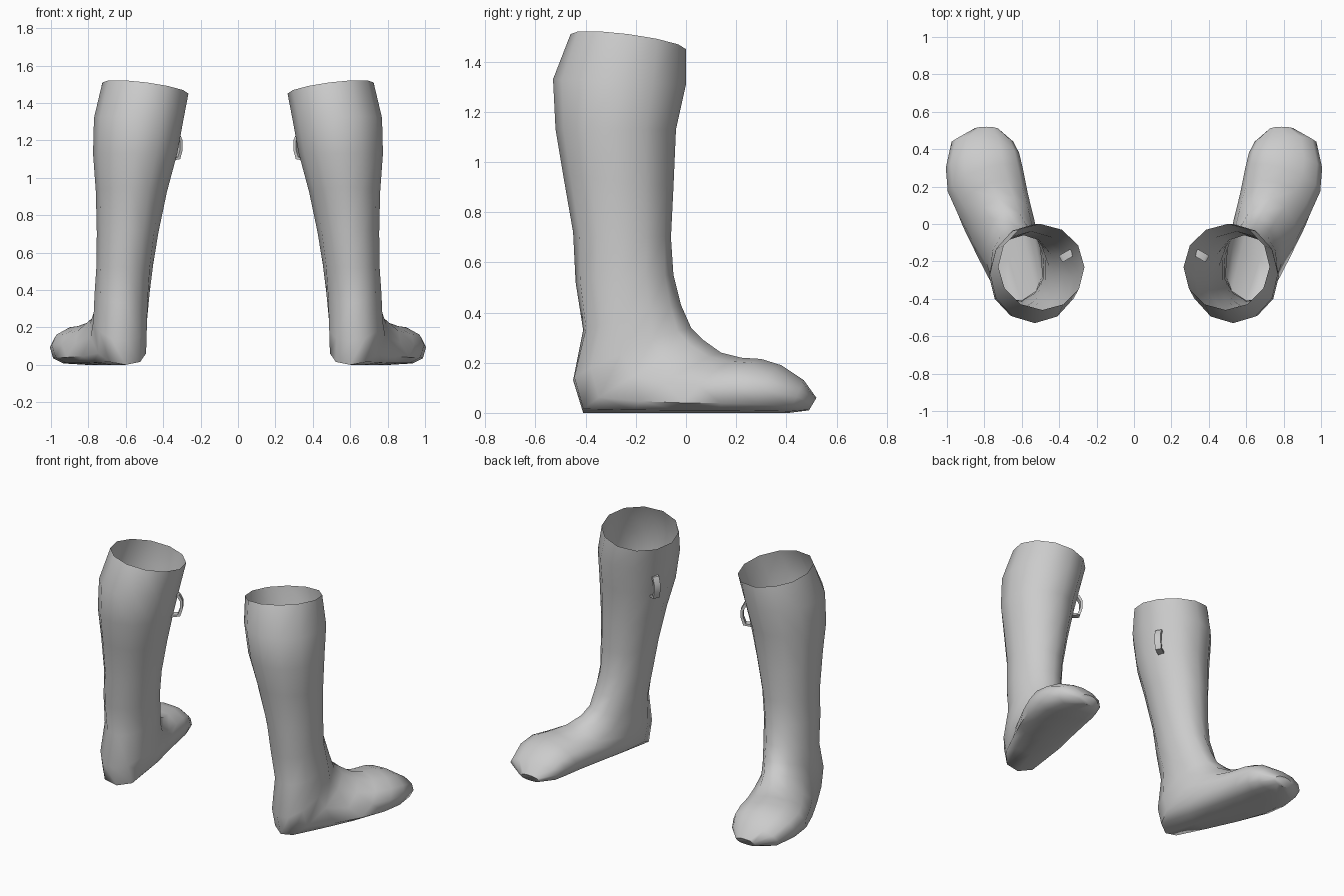
import bpy, bmesh, math
from mathutils import Vector

cube = bpy.data.objects.get("Cube")
if cube:
    bpy.data.objects.remove(cube, do_unlink=True)

SIDES = 12

grey = bpy.data.materials.new("plain grey")
grey.use_nodes = True
colour = (0.6, 0.6, 0.6, 1)
grey.diffuse_color = colour
grey.node_tree.nodes["Principled BSDF"].inputs["Base Color"].default_value = colour

# Cross-sections from the rim down to the toe:
# front point (x, y, z), back point (x, y, z), half width, outward turn, squareness of the sole
SECTIONS = [
    ((.50, 0, 1.45), (.49, -.46, 1.51), .23, 0, 1),
    ((.53, 0, 1.31), (.53, -.53, 1.33), .24, 0, 1),
    ((.55, -.04, 1.13), (.55, -.52, 1.13), .225, 0, 1),
    ((.57, -.05, .9), (.57, -.49, .95), .19, 0, 1),
    ((.59, -.06, .7), (.59, -.45, .72), .165, 0, 1),
    ((.61, -.05, .55), (.6, -.44, .52), .152, .1, 1),
    ((.64, -.02, .43), (.6, -.41, .33), .15, .2, 1),
    ((.66, .02, .34), (.6, -.45, .13), .15, .3, .9),
    ((.69, .07, .29), (.6, -.41, 0), .15, .3, .8),
    ((.73, .14, .24), (.67, -.2, 0), .175, .3, .7),
    ((.77, .22, .22), (.74, 0, 0), .195, .3, .65),
    ((.8, .3, .215), (.79, .17, 0), .21, .3, .65),
    ((.81, .38, .19), (.81, .3, 0), .2, .2, .65),
    ((.81, .47, .13), (.81, .41, 0), .165, 0, .7),
    ((.79, .52, .06), (.79, .49, .01), .07, 0, .9),
]


def finish(name, bm, side):
    """Mirror to the wanted side and turn the mesh into a smooth object."""
    for v in bm.verts:
        v.co.x *= side
    bmesh.ops.recalc_face_normals(bm, faces=bm.faces)
    mesh = bpy.data.meshes.new(name)
    bm.to_mesh(mesh)
    bm.free()
    mesh.materials.append(grey)
    obj = bpy.data.objects.new(name, mesh)
    bpy.context.collection.objects.link(obj)
    bpy.ops.object.select_all(action='DESELECT')
    obj.select_set(True)
    bpy.context.view_layer.objects.active = obj
    bpy.ops.object.shade_smooth_by_angle(angle=math.radians(50))
    return obj


def section_points(front, back, half_width, turn, square):
    front, back = Vector(front), Vector(back)
    middle, reach = (front + back) / 2, (front - back) / 2
    rim_tilt = .03 if front.z > 1.4 else 0
    across = Vector((math.cos(turn), -math.sin(turn), 0)) * half_width
    across.z = rim_tilt
    for i in range(SIDES):
        a = math.tau * i / SIDES
        c, s = math.cos(a), math.sin(a)
        if c < -.01:
            c = -abs(c) ** square
            s = math.copysign(abs(s) ** square, s)
        yield middle + reach * c + across * s


def boot(name, side):
    """Open-topped shell lofted through the sections and closed at the toe."""
    bm = bmesh.new()
    rings = [[bm.verts.new(p) for p in section_points(*s)] for s in SECTIONS]
    for upper, lower in zip(rings, rings[1:]):
        for i in range(SIDES):
            j = (i + 1) % SIDES
            bm.faces.new((upper[i], upper[j], lower[j], lower[i]))
    bm.faces.new(rings[-1])
    return finish(name, bm, side)


def pull_loop(name, side):
    """Bowed strap standing off the inner side of the shaft."""
    bm = bmesh.new()
    anchor = Vector((.345, -.16, 0))
    out = Vector((-.87, .5, 0))
    across = Vector((.5, .87, 0)) * .02
    path = [(-.04, 1.25), (.025, 1.24), (.045, 1.2), (.045, 1.15), (.03, 1.1), (-.03, 1.09)]
    rings = []
    for offset, z in path:
        inner = (z - 1.17) * .85 + 1.17
        pts = [(offset, z, -1), (offset, z, 1), (offset - .015, inner, 1), (offset - .015, inner, -1)]
        rings.append([bm.verts.new(anchor + out * o + across * w + Vector((0, 0, h)))
                      for o, h, w in pts])
    for a, b in zip(rings, rings[1:]):
        for i in range(4):
            j = (i + 1) % 4
            bm.faces.new((a[i], a[j], b[j], b[i]))
    bm.faces.new(rings[0])
    bm.faces.new(rings[-1])
    return finish(name, bm, side)


for label, side in (("left", 1), ("right", -1)):
    boot(label + "_boot", side)
    pull_loop(label + "_pull_loop", side)
